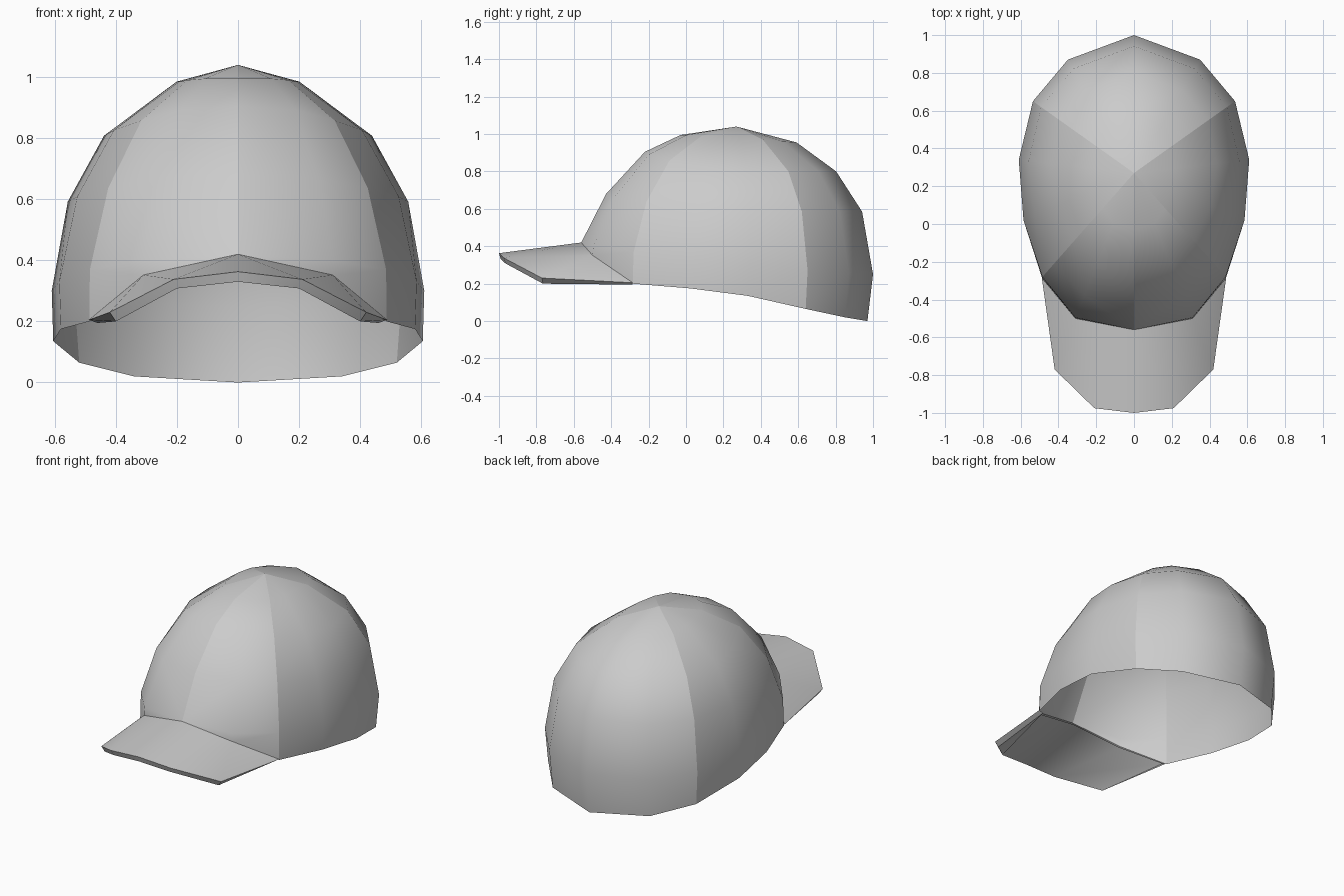
import bpy
import bmesh
from mathutils import Vector

if "Cube" in bpy.data.objects:
    bpy.data.objects.remove(bpy.data.objects["Cube"])

grey = bpy.data.materials.new("plain_grey")
grey.use_nodes = True
colour = (0.6, 0.6, 0.6, 1)
grey.diffuse_color = colour
grey.node_tree.nodes["Principled BSDF"].inputs["Base Color"].default_value = colour


def mirrored_object(name, bm):
    """Turn a half mesh (x >= 0) into a mirrored object."""
    mesh = bpy.data.meshes.new(name)
    bm.to_mesh(mesh)
    bm.free()
    mesh.materials.append(grey)
    obj = bpy.data.objects.new(name, mesh)
    bpy.context.collection.objects.link(obj)
    mirror = obj.modifiers.new("mirror", 'MIRROR')
    mirror.merge_threshold = 0.001
    return obj


def skin(bm, rows):
    """Bridge neighbouring rows of vertices with quads."""
    for a, b in zip(rows, rows[1:]):
        for i in range(len(a) - 1):
            bm.faces.new((a[i], b[i], b[i + 1], a[i + 1]))


# Crown seams from back to front: widest point, rim point, top ring (scale, height)
APEX = Vector((0, 0.27, 1.04))
SEAMS = [
    ((0, 1.0, .25), (0, .97, 0), (.44, .955)),
    ((.35, .87, .26), (.34, .85, .02), (.41, .96)),
    ((.535, .65, .27), (.52, .64, .065), (.37, .97)),
    ((.61, .34, .3), (.605, .33, .135), (.33, .985)),
    ((.585, .02, .33), (.58, .02, .175), (.33, .985)),
    ((.485, -.28, .37), (.487, -.285, .2), (.34, .99)),
    ((.31, -.495, .4), (.31, -.5, .35), (.35, .995)),
    ((0, -.56, .42), (0, -.56, .42), (.36, .995)),
]
SHARP_SEAMS = (2, 5, 7)

bm = bmesh.new()
apex = bm.verts.new(APEX)
columns = []
for wide, rim, top in SEAMS:
    w = ((1 - wide[1]) / 1.56) ** 3
    rings = (top, (.73 - .14 * w, .8 + .105 * w), (.92 - .08 * w, .585 + .095 * w))
    points = [(wide[0] * s, APEX.y + (wide[1] - APEX.y) * s, z) for s, z in rings]
    columns.append([bm.verts.new(p) for p in points + [wide, rim]])
skin(bm, columns)
for a, b in zip(columns, columns[1:]):
    bm.faces.new((apex, a[0], b[0]))
for i in SHARP_SEAMS:
    line = [apex] + columns[i]
    for a, b in zip(line, line[1:]):
        edge = bm.edges.get((a, b))
        if edge:
            edge.smooth = False
bmesh.ops.remove_doubles(bm, verts=bm.verts, dist=0.001)
bmesh.ops.recalc_face_normals(bm, faces=bm.faces)
if sum(f.normal.dot(f.calc_center_median() - Vector((0, .27, .3))) for f in bm.faces) < 0:
    bmesh.ops.reverse_faces(bm, faces=bm.faces)
for f in bm.faces:
    f.smooth = True
mirrored_object("cap_crown", bm)

# Brim: a closed strip of four rows running around its section
SECTION = [
    [(0, -.56, .42), (.31, -.5, .352), (.488, -.285, .205)],
    [(0, -1.0, .363), (.21, -.975, .338), (.42, -.77, .23)],
    [(0, -.99, .33), (.2, -.965, .308), (.4, -.765, .2)],
    [(0, -.55, .405), (.3, -.49, .335), (.46, -.285, .195)],
]
bm = bmesh.new()
rows = [[bm.verts.new(p) for p in row] for row in SECTION]
skin(bm, rows)
bm.faces.new([row[-1] for row in rows])
bmesh.ops.recalc_face_normals(bm, faces=bm.faces)
if max(bm.faces, key=lambda f: abs(f.normal.z) * f.calc_center_median().z).normal.z < 0 \
        and bm.faces[:][0].normal.z < 0:
    bmesh.ops.reverse_faces(bm, faces=bm.faces)
# Smooth top and underside, crisp outer edges
for f in bm.faces:
    f.smooth = True
for e in bm.edges:
    if len(e.link_faces) == 2 and e.calc_face_angle(0) > 0.7:
        e.smooth = False
mirrored_object("cap_brim", bm)
